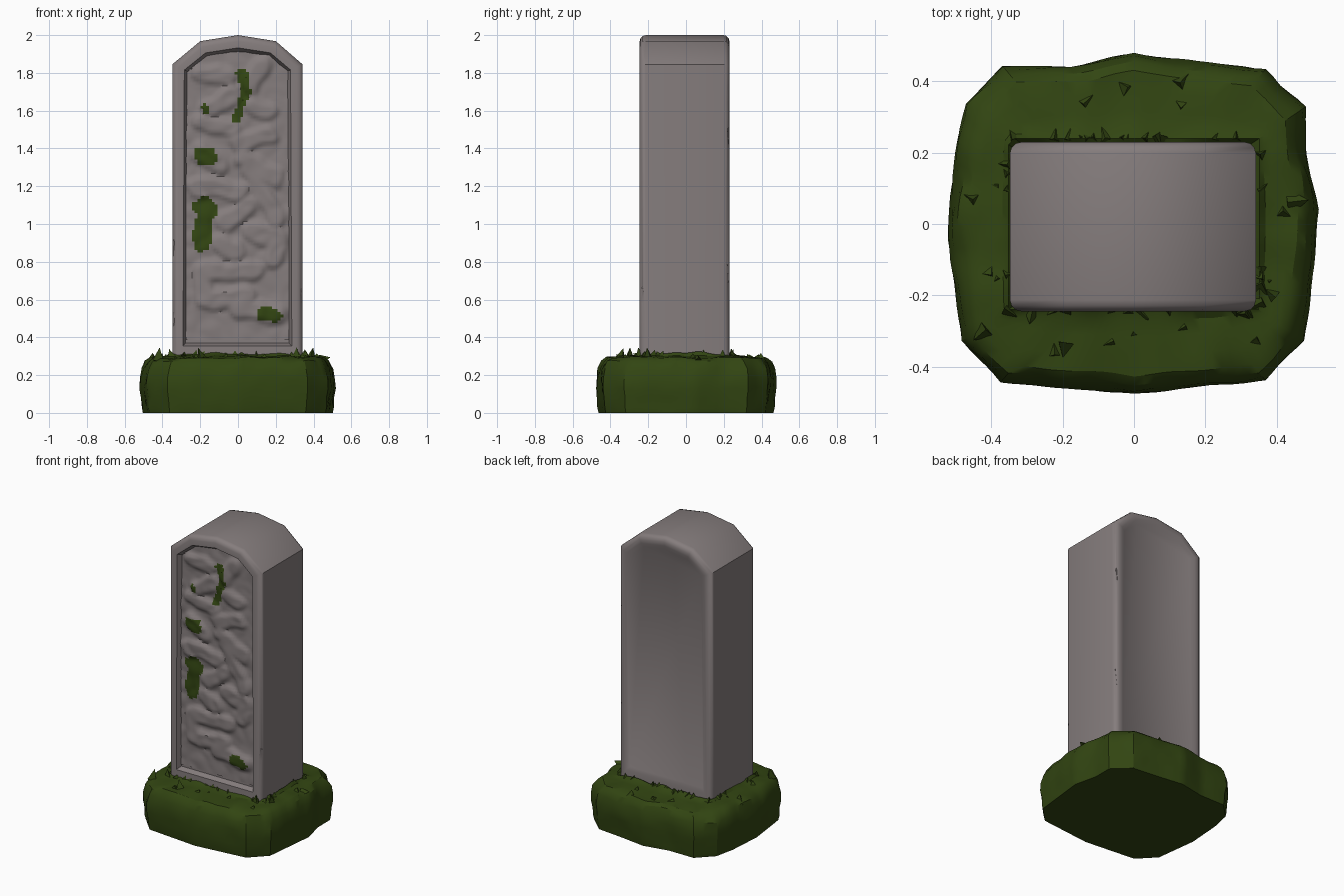
import bpy, bmesh, math, random
from mathutils import Vector, Matrix, noise

if "Cube" in bpy.data.objects:
    bpy.data.objects.remove(bpy.data.objects["Cube"])

random.seed(4)


def material(name, rgb):
    m = bpy.data.materials.new(name)
    m.diffuse_color = (*rgb, 1)
    m.use_nodes = True
    m.node_tree.nodes["Principled BSDF"].inputs["Base Color"].default_value = m.diffuse_color
    return m


STONE = material("weathered_stone", (0.235, 0.205, 0.205))
MOSS = material("dark_moss", (0.032, 0.060, 0.006))


def make(name, bm, mats, angle=35):
    bmesh.ops.recalc_face_normals(bm, faces=bm.faces)
    me = bpy.data.meshes.new(name)
    bm.to_mesh(me)
    bm.free()
    for m in mats:
        me.materials.append(m)
    ob = bpy.data.objects.new(name, me)
    bpy.context.collection.objects.link(ob)
    if angle:
        bpy.ops.object.select_all(action='DESELECT')
        ob.select_set(True)
        bpy.context.view_layer.objects.active = ob
        bpy.ops.object.shade_smooth_by_angle(angle=math.radians(angle))
    return ob


# --- Stone slab: arched profile, rounded rims, recessed front and back panels
FRONT, BACK, FOOT = -0.245, 0.23, 0.28
profile = [(-0.348, FOOT), (0.342, FOOT), (0.342, 1.845), (0.2, 1.968),
           (0, 2.0), (-0.2, 1.968), (-0.348, 1.845)]
bm = bmesh.new()
cap = bm.faces.new([bm.verts.new((x, FRONT, z)) for x, z in profile])
ext = bmesh.ops.extrude_face_region(bm, geom=[cap], use_keep_orig=True)
for v in ext["geom"]:
    if isinstance(v, bmesh.types.BMVert):
        v.co.y = BACK
bmesh.ops.recalc_face_normals(bm, faces=bm.faces)
rims = [e for e in bm.edges
        if abs(e.verts[0].co.y - e.verts[1].co.y) < 0.01
        and max(v.co.z for v in e.verts) > FOOT + 0.01]
bmesh.ops.bevel(bm, geom=rims, offset=0.032, segments=3, profile=0.5, affect='EDGES')


def recess(side, margin, slope, depth):
    face = max((f for f in bm.faces if f.normal.y * side > 0.99), key=lambda f: f.calc_area())
    bmesh.ops.inset_region(bm, faces=[face], thickness=margin, depth=0)
    for v in face.verts:
        if v.co.z < 0.6:
            v.co.z += 0.05
    bmesh.ops.inset_region(bm, faces=[face], thickness=slope, depth=-depth)


recess(-1, 0.035, 0.02, 0.035)
recess(1, 0.025, 0.03, 0.014)
slab = make("stone_slab", bm, [STONE], 0)

# --- Chips knocked out of the slab's edges
bm = bmesh.new()
chips = [(-0.35, -0.242, 0.86, 0.10), (-0.35, -0.24, 0.5, 0.07), (0.343, -0.24, 0.62, 0.08),
         (0.343, 0.232, 0.75, 0.13), (0.34, 0.232, 1.45, 0.12), (-0.35, 0.232, 0.62, 0.10),
         (-0.23, 0.235, 1.955, 0.03), (0.12, 0.235, 1.99, 0.03)]
for x, y, z, tall in chips:
    m = (Matrix.Translation((x, y, z)) @ Matrix.Rotation(random.uniform(0, 3), 4, 'Z')
         @ Matrix.Diagonal((0.021, 0.017, tall, 1)))
    bmesh.ops.create_icosphere(bm, subdivisions=1, radius=1, matrix=m)
cutter = make("chip_cutter", bm, [STONE], 0)
cutter.hide_render = True
mod = slab.modifiers.new("chips", 'BOOLEAN')
mod.operation, mod.object, mod.solver = 'DIFFERENCE', cutter, 'EXACT'
bpy.ops.object.select_all(action='DESELECT')
slab.select_set(True)
bpy.context.view_layer.objects.active = slab
bpy.ops.object.modifier_apply(modifier="chips")
bpy.data.objects.remove(cutter)
bpy.ops.object.shade_smooth_by_angle(angle=math.radians(35))

# --- Worn carved relief in the front panel, with moss patches
strokes = [(.07, 1.72, .12, 1.85), (-.2, 1.8, -.05, 1.78), (-.15, 1.62, -.04, 1.68),
           (.07, 1.63, .16, 1.6), (-.2, 1.54, -.05, 1.5), (-.2, 1.38, -.1, 1.31),
           (0, 1.43, .17, 1.47), (.02, 1.36, .2, 1.24), (-.22, 1.2, 0, 1.18),
           (.06, 1.28, .2, 1.02), (-.07, 1, .05, 1.1), (-.1, .9, 0, .86),
           (.07, .96, .19, .92), (.2, .93, .19, .82), (-.2, .75, .1, .76),
           (-.2, .73, -.18, .61), (-.15, .6, .05, .62), (0, .55, .2, .52)]
patches = [(.015, 1.81, .035, 1.70, .024), (.035, 1.70, -.012, 1.55, .024),
           (-.18, 1.63, -.165, 1.59, .016), (-.19, 1.36, -.15, 1.36, .045),
           (-.185, 1.09, -.165, 1.07, .055), (-.18, 1.02, -.19, .90, .045),
           (.14, .525, .19, .52, .038)]


def seg_dist(p, s):
    a, b = Vector(s[:2]), Vector(s[2:4])
    t = max(0, min(1, (p - a).dot(b - a) / (b - a).length_squared))
    return (p - a - (b - a) * t).length


def warp(x, z):
    n = noise.noise_vector(Vector((x * 9, 3.1, z * 9)))
    return Vector((x + 0.028 * n.x, z + 0.028 * n.z))


def mossy(x, z):
    q = Vector((x, z)) + (warp(x * 2, z * 2) - Vector((x * 2, z * 2))) * 0.5
    return any(seg_dist(q, s) < s[4] for s in patches)


def carved_y(x, z):
    p = warp(x, z)
    d = min(seg_dist(p, s) for s in strokes)
    t = max(0, min(1, (0.062 - d) / 0.03))
    h = 0.017 * t * t * (3 - 2 * t)
    h += 0.011 * abs(noise.noise(Vector((x * 11, 0.4, z * 11))))
    return -0.214 - h - (0.004 if mossy(x, z) else 0)


bm = bmesh.new()
NX, NZ = 36, 102
grid = []
for j in range(NZ + 1):
    z = 0.385 + 1.525 * j / NZ
    grid.append([])
    for i in range(NX + 1):
        x = -0.275 + 0.545 * i / NX
        grid[j].append(bm.verts.new((x, carved_y(x, z), z)))
for j in range(NZ):
    for i in range(NX):
        c = grid[j][i].co
        if c.z > 1.925 - 0.1 * abs(c.x) - 0.9 * max(0, abs(c.x) - 0.16):
            continue
        f = bm.faces.new((grid[j][i], grid[j][i + 1], grid[j + 1][i + 1], grid[j + 1][i]))
        m = f.calc_center_median()
        f.material_index = int(mossy(m.x, m.z))
bmesh.ops.delete(bm, geom=[v for v in bm.verts if not v.link_faces], context='VERTS')
relief = make("carved_relief", bm, [STONE, MOSS], 40)

# --- Mossy base: lofted rings with lumpy noise, ending in a ragged lip at the slab
outline = [(.52, .04), (.483, .2), (.483, .33), (.37, .435), (.18, .455), (0, .48),
           (-.18, .445), (-.37, .445), (-.475, .34), (-.505, .2), (-.522, -.04),
           (-.485, -.33), (-.375, -.445), (0, -.48), (.37, -.44), (.48, -.33)]
plan = []
for k, a in enumerate(outline):
    b = outline[(k + 1) % len(outline)]
    n = max(2, round((Vector(a) - Vector(b)).length / 0.032))
    plan += [Vector(a).lerp(Vector(b), i / n) for i in range(n)]


def slab_edge(p):
    s = min(0.352 / max(abs(p.x), 1e-6), 0.24 / max(abs(p.y), 1e-6))
    return p * s


# (scale of outline, blend towards slab, height, noise amount)
rings = [(.965, 0, 0, 0), (.98, 0, .03, .006), (.99, 0, .08, .012), (1, 0, .13, .01),
         (1, 0, .18, .012), (.985, 0, .235, .014), (.95, 0, .27, .014), (.9, 0, .29, .012),
         (.9, .3, .295, .012), (.9, .6, .298, .012), (.9, .85, .302, .010),
         (.9, 1, .315, .022), (.9, 1.3, .28, 0)]
bm = bmesh.new()
loops = []
for scale, blend, z, amp in rings:
    loop = []
    for p in plan:
        q = p * scale
        q = q.lerp(slab_edge(p), blend)
        n = noise.noise_vector(Vector((q.x * 9, q.y * 9, z * 14)))
        if blend == 0:
            q = q * (1 + amp * 1.6 * n.x - amp * 0.6)
            q.x = max(-.525, min(.522, q.x))
            q.y = max(-.484, min(.484, q.y))
        loop.append(bm.verts.new((q.x, q.y, z + amp * n.z)))
    loops.append(loop)
N = len(plan)
for lo, hi in zip(loops, loops[1:]):
    for i in range(N):
        bm.faces.new((lo[i], lo[(i + 1) % N], hi[(i + 1) % N], hi[i]))
bm.faces.new(loops[0][::-1])
bm.faces.new(loops[-1])
make("mossy_base", bm, [MOSS], 30)

# --- Moss tufts: small jagged spikes around the slab's foot and the base's shoulder
bm = bmesh.new()


def tuft(x, y, z, r, h):
    m = (Matrix.Translation((x, y, z)) @ Matrix.Rotation(random.uniform(0, 6.3), 4, 'Z')
         @ Matrix.Rotation(random.uniform(-.5, .5), 4, 'X'))
    bmesh.ops.create_cone(bm, cap_ends=True, segments=3, radius1=r, radius2=0,
                          depth=h, matrix=m)


for p in random.sample(plan, 34):
    e = slab_edge(p) * 1.01
    tuft(e.x, e.y, 0.31, random.uniform(.02, .04), random.uniform(.03, .06))
for p in random.sample(plan, 16):
    q = (p * 0.9).lerp(slab_edge(p), random.random() * 0.8)
    tuft(q.x, q.y, 0.29, random.uniform(.03, .05), random.uniform(.03, .06))
for x, y in [(.31, -.25), (.39, -.2), (-.42, -.3), (-.2, -.34)]:
    tuft(x, y, 0.31, 0.035, 0.075)
make("moss_tufts", bm, [MOSS], 0)
